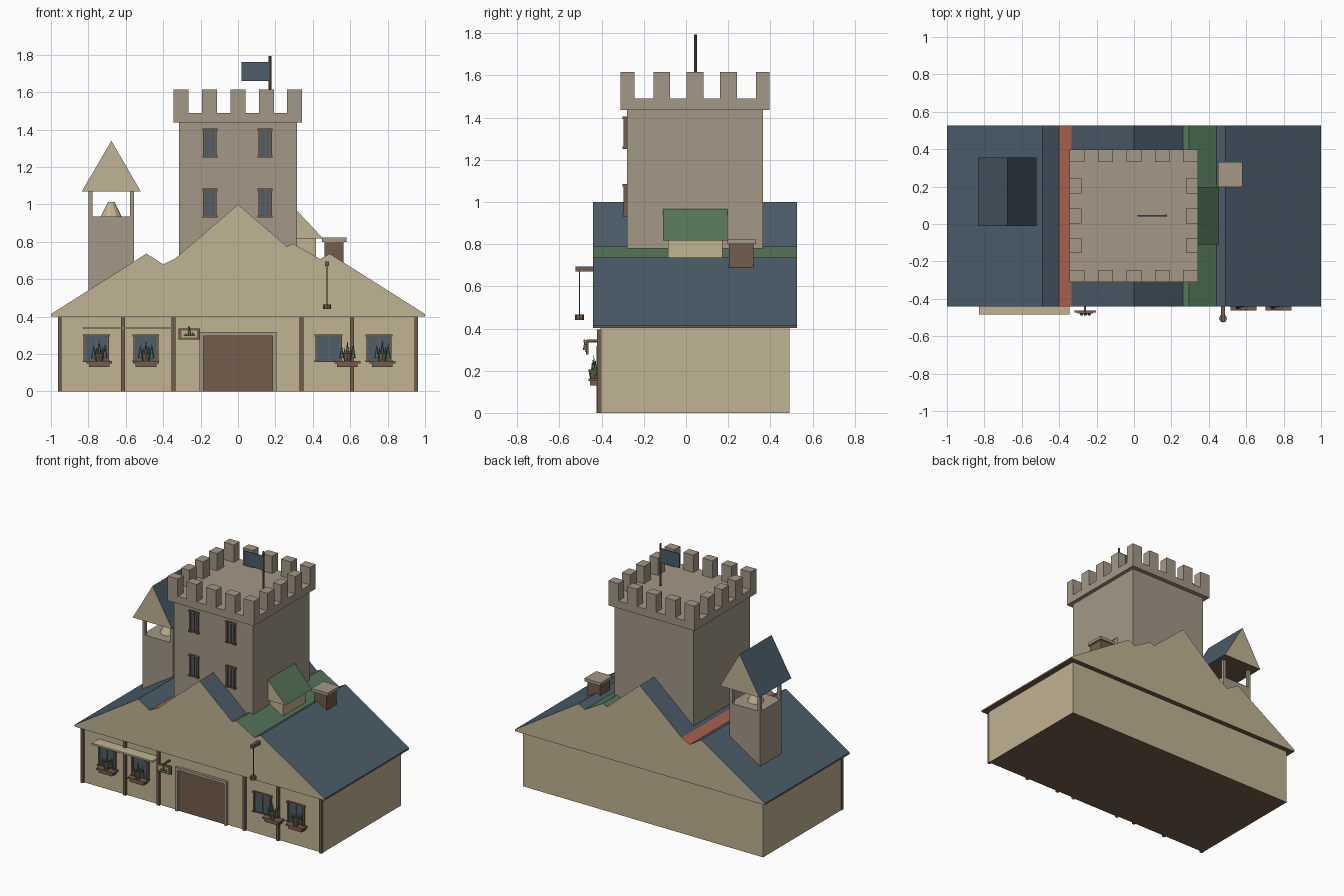
import bpy, bmesh, math
from mathutils import Vector

if "Cube" in bpy.data.objects:
    bpy.data.objects.remove(bpy.data.objects["Cube"])


def mat(name, r, g, b):
    m = bpy.data.materials.new(name)
    lin = [((c / 255 + 0.055) / 1.055) ** 2.4 for c in (r, g, b)]
    m.diffuse_color = (*lin, 1)
    m.use_nodes = True
    m.node_tree.nodes["Principled BSDF"].inputs["Base Color"].default_value = m.diffuse_color
    return m


CREAM = mat("cream plaster", 192, 179, 147)
STONE = mat("grey stone", 163, 152, 134)
BLUE = mat("slate blue", 76, 94, 107)
BROWN = mat("brown wood", 116, 93, 76)
GREEN = mat("green tile", 85, 118, 90)
RED = mat("red tile", 168, 97, 75)


def finish(name, bm, mats):
    bmesh.ops.recalc_face_normals(bm, faces=bm.faces)
    me = bpy.data.meshes.new(name)
    bm.to_mesh(me)
    bm.free()
    for m in mats:
        me.materials.append(m)
    ob = bpy.data.objects.new(name, me)
    bpy.context.collection.objects.link(ob)
    return ob


def add_box(bm, x0, x1, y0, y1, z0, z1, mi=0):
    vs = bmesh.ops.create_cube(bm, size=1)["verts"]
    for v in vs:
        v.co = Vector(((x0 + x1) / 2 + v.co.x * (x1 - x0),
                       (y0 + y1) / 2 + v.co.y * (y1 - y0),
                       (z0 + z1) / 2 + v.co.z * (z1 - z0)))
    for f in {f for v in vs for f in v.link_faces}:
        f.material_index = mi


def boxes(name, m, *dims):
    bm = bmesh.new()
    for d in dims:
        add_box(bm, *d)
    return finish(name, bm, [m])


def add_cone(bm, x, y, z0, z1, r0, r1, n, mi=0):
    vs = bmesh.ops.create_cone(bm, cap_ends=True, segments=n, radius1=r0,
                               radius2=r1, depth=z1 - z0)["verts"]
    bmesh.ops.translate(bm, verts=vs, vec=(x, y, (z0 + z1) / 2))
    for f in {f for v in vs for f in v.link_faces}:
        f.material_index = mi


def prism(name, profile, side_ids, y0, y1, mats):
    """Extrude an x-z outline along y; side_ids gives each edge's material."""
    bm = bmesh.new()
    a = [bm.verts.new((x, y0, z)) for x, z in profile]
    b = [bm.verts.new((x, y1, z)) for x, z in profile]
    bm.faces.new(a)
    bm.faces.new(b[::-1])
    for i, mi in enumerate(side_ids):
        j = (i + 1) % len(a)
        bm.faces.new((a[i], a[j], b[j], b[i])).material_index = mi
    return finish(name, bm, mats)


# Hall walls, with a wooden underside
hall = boxes("hall_walls", CREAM, (-0.96, 0.96, -0.405, 0.49, 0, 0.405))
hall.data.materials.append(BROWN)
for p in hall.data.polygons:
    if p.normal.z < -0.5:
        p.material_index = 1

# Joined gable roofs: cream ends, slopes coloured per section, wooden eaves
roof = [(-1, 0.402), (-1, 0.414), (-0.49, 0.737), (-0.40, 0.68), (-0.335, 0.712),
        (0, 1.0), (0.262, 0.775), (0.295, 0.79), (0.44, 0.708), (0.49, 0.737),
        (1, 0.414), (1, 0.402)]
prism("hall_roof", roof, [2, 1, 1, 3, 1, 1, 4, 4, 1, 1, 2, 2], -0.44, 0.527,
      [CREAM, BLUE, BROWN, RED, GREEN])

# Wall posts
boxes("wall_posts", BROWN, *[(x - 0.01, x + 0.01, -0.422, -0.40, 0, 0.396)
                             for x in (-0.953, -0.615, -0.345, 0.34, 0.61, 0.953)])

# Door and stone surround
boxes("door", BROWN, (-0.185, 0.185, -0.411, -0.404, 0, 0.297))
boxes("door_frame", STONE, (-0.205, -0.185, -0.425, -0.40, 0, 0.317),
      (0.185, 0.205, -0.425, -0.40, 0, 0.317), (-0.185, 0.185, -0.425, -0.40, 0.297, 0.317))


def window(name, x0, x1, z0, z1, y):
    """Glass pane, projecting side posts, rails and a mullion."""
    bm = bmesh.new()
    add_box(bm, x0, x1, y - 0.008, y + 0.002, z0, z1, 1)
    for x in (x0, x1):
        add_box(bm, x - 0.006, x + 0.006, y - 0.016, y, z0, z1)
        for z in (z0 + 0.006, z1 - 0.006):
            add_box(bm, x - 0.01, x + 0.01, y - 0.02, y, z - 0.006, z + 0.006)
    for z in (z0 + 0.004, z1 - 0.004):
        add_box(bm, x0, x1, y - 0.013, y, z - 0.004, z + 0.004)
    c = (x0 + x1) / 2
    add_box(bm, c - 0.004, c + 0.004, y - 0.013, y, z0, z1)
    finish(name, bm, [BROWN, BLUE])


for x0, x1 in ((-0.82, -0.695), (-0.553, -0.432), (0.42, 0.55), (0.692, 0.815)):
    window("hall_window", x0, x1, 0.157, 0.305, -0.405)
for x in (-0.15, 0.145):
    for z in (0.93, 1.25):
        window("tower_window", x - 0.03, x + 0.03, z, z + 0.155, -0.28)

# Planters with spiky leaves
for c in (-0.742, -0.492, 0.585, 0.772):
    bm = bmesh.new()
    add_box(bm, c - 0.055, c + 0.055, -0.455, -0.40, 0.13, 0.152)
    add_box(bm, c - 0.069, c + 0.069, -0.462, -0.40, 0.15, 0.162)
    add_cone(bm, c, -0.437, 0.162, 0.205, 0.018, 0.026, 8)
    for dx, h in ((-0.03, 0.25), (-0.015, 0.235), (0.0, 0.275), (0.017, 0.24), (0.031, 0.255)):
        add_cone(bm, c + dx, -0.437 + 0.25 * dx, 0.18, h, 0.012, 0, 5, 1)
    finish("planter", bm, [BROWN, GREEN])

# Awning on the left of the front
prism("awning", [(-0.83, 0.333), (-0.83, 0.345), (-0.345, 0.345), (-0.345, 0.333)],
      [0] * 4, -0.485, -0.40, [CREAM])

# Hanging sign with a small leaf motif
boxes("sign_board", BROWN, (-0.318, -0.203, -0.474, -0.462, 0.277, 0.337),
      (-0.266, -0.256, -0.472, -0.40, 0.337, 0.347))
boxes("sign_panel", CREAM, (-0.302, -0.219, -0.478, -0.473, 0.289, 0.325))
bm = bmesh.new()
for dx, h in ((-0.02, 0.312), (0, 0.35), (0.02, 0.318)):
    add_cone(bm, -0.26 + dx, -0.48, 0.297, h, 0.011, 0, 5)
finish("sign_leaf", bm, [GREEN])

# Lantern on a bracket
boxes("lantern_bracket", BROWN, (0.465, 0.486, -0.525, -0.43, 0.67, 0.694))
bm = bmesh.new()
add_cone(bm, 0.476, -0.505, 0.46, 0.672, 0.003, 0.003, 6)
add_cone(bm, 0.476, -0.505, 0.44, 0.466, 0.021, 0.021, 8)
finish("lantern", bm, [BROWN])

# Main tower and battlements
boxes("tower", STONE, (-0.315, 0.315, -0.28, 0.365, 0.5, 1.44))
boxes("tower_parapet", STONE, (-0.345, 0.343, -0.31, 0.397, 1.437, 1.49))
merlons = []
for x in (-0.305, -0.153, 0, 0.153, 0.303):
    for y0 in (-0.31, 0.332):
        merlons.append((x - 0.04, x + 0.04, y0, y0 + 0.065, 1.485, 1.615))
for y in (-0.115, 0.043, 0.202):
    for x0 in (-0.345, 0.278):
        merlons.append((x0, x0 + 0.065, y - 0.04, y + 0.04, 1.485, 1.615))
boxes("battlements", STONE, *merlons)

# Flag
bm = bmesh.new()
add_cone(bm, 0.171, 0.045, 1.485, 1.795, 0.007, 0.007, 8)
finish("flag_pole", bm, [BROWN])
boxes("flag", BLUE, (0.018, 0.168, 0.041, 0.049, 1.66, 1.762))

# Bell turret: body, corner posts, bell and gabled roof
boxes("bell_turret", STONE, (-0.8, -0.555, 0.05, 0.295, 0.42, 0.935))
boxes("bell_posts", STONE, *[(x, x + 0.022, y, y + 0.022, 0.93, 1.075)
                             for x in (-0.8, -0.577) for y in (0.05, 0.273)])
bm = bmesh.new()
add_cone(bm, -0.678, 0.172, 0.935, 1.012, 0.056, 0.018, 12)
finish("bell", bm, [CREAM])
prism("bell_roof", [(-0.835, 1.07), (-0.677, 1.34), (-0.52, 1.07)], [1, 1, 2],
      -0.01, 0.355, [CREAM, BLUE, BROWN])

# Green-roofed dormer beside the tower
boxes("dormer_walls", CREAM, (0.19, 0.418, -0.085, 0.172, 0.6, 0.825))
prism("dormer_roof", [(0.15, 0.818), (0.303, 0.98), (0.455, 0.818)], [1, 1, 2],
      -0.11, 0.197, [CREAM, GREEN, BROWN])

# Chimney
boxes("chimney", BROWN, (0.463, 0.565, 0.205, 0.32, 0.6, 0.803))
boxes("chimney_cap", STONE, (0.45, 0.58, 0.197, 0.332, 0.8, 0.822))
